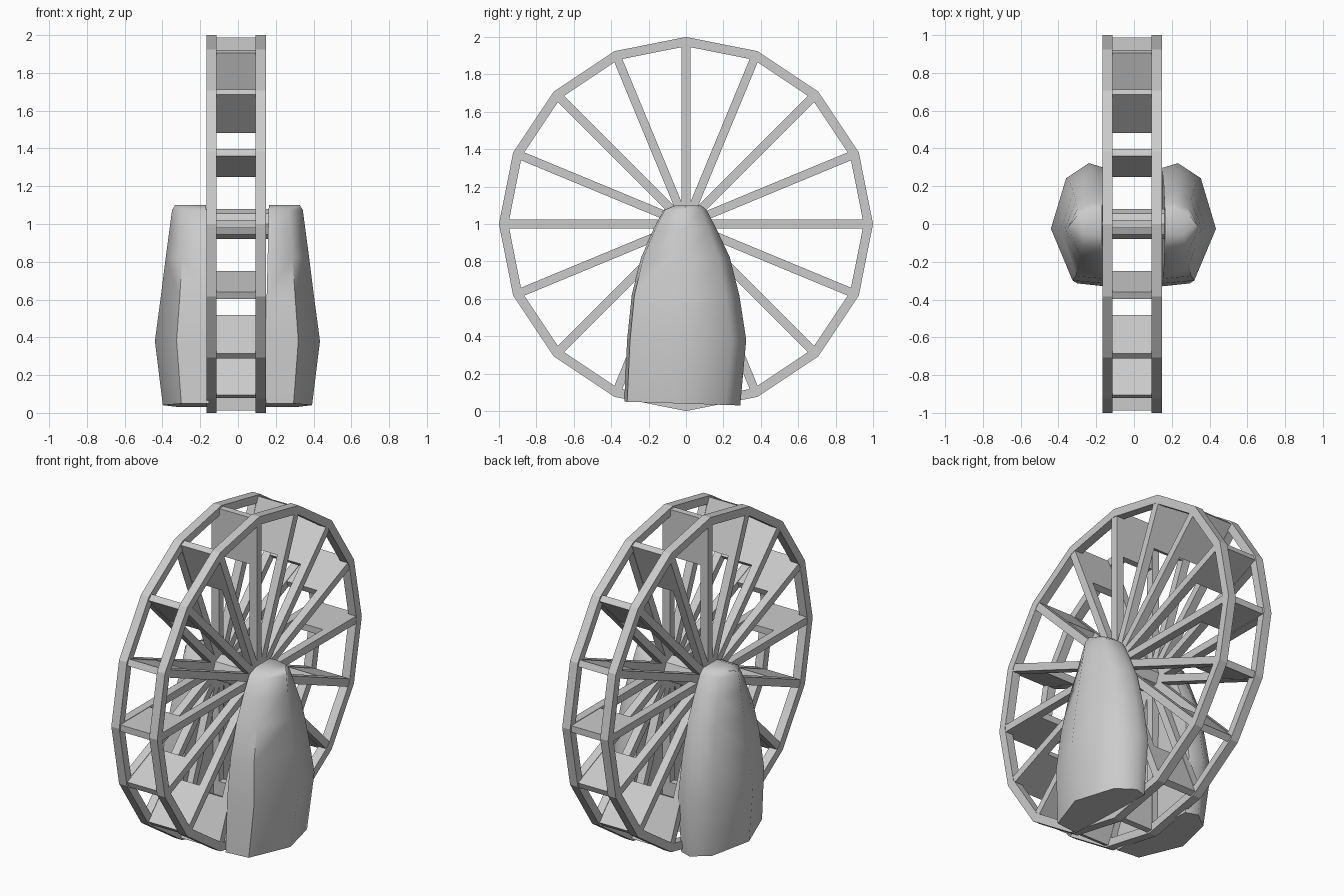
import bpy, bmesh
from math import sin, cos, pi
from mathutils import Matrix, Vector

if "Cube" in bpy.data.objects:
    bpy.data.objects.remove(bpy.data.objects["Cube"])

N, R, CX = 16, 1.0, -0.01      # wheel sides, radius, x centre
RIM_W, RIM_T = 0.054, 0.05
SIDE_X = (CX - 0.13, CX + 0.13)


def finish(name, bm):
    bmesh.ops.recalc_face_normals(bm, faces=bm.faces)
    me = bpy.data.meshes.new(name)
    bm.to_mesh(me)
    bm.free()
    ob = bpy.data.objects.new(name, me)
    bpy.context.collection.objects.link(ob)
    return ob


def radial_box(bm, angle, x, width, r0, r1, thick):
    m = (Matrix.Translation((0, 0, 1)) @ Matrix.Rotation(angle, 4, 'X')
         @ Matrix.Translation((x, (r0 + r1) / 2, 0))
         @ Matrix.Diagonal((width, r1 - r0, thick, 1)))
    bmesh.ops.create_cube(bm, size=1, matrix=m)


# Two polygonal rims
for label, x in zip(("left", "right"), SIDE_X):
    bm = bmesh.new()
    rings = []
    for i in range(N):
        a = 2 * pi * i / N
        rings.append([bm.verts.new((x + dx, r * cos(a), 1 + r * sin(a)))
                      for dx, r in ((-RIM_W / 2, R), (RIM_W / 2, R),
                                    (RIM_W / 2, R - RIM_T), (-RIM_W / 2, R - RIM_T))])
    for i in range(N):
        p, q = rings[i], rings[(i + 1) % N]
        for k in range(4):
            j = (k + 1) % 4
            bm.faces.new((p[k], p[j], q[j], q[k]))
    finish(label + "_rim", bm)

    # Spokes of this side
    bm = bmesh.new()
    for i in range(N):
        radial_box(bm, 2 * pi * i / N, x, RIM_W - 0.004, 0.03, 0.975, 0.046)
    finish(label + "_spokes", bm)

# Paddles between the rims
bm = bmesh.new()
for i in range(N):
    radial_box(bm, 2 * pi * i / N, CX, 0.215, 0.70, 0.988, 0.04)
finish("paddles", bm)

# Axle
bm = bmesh.new()
bmesh.ops.create_cone(bm, cap_ends=True, segments=8, radius1=0.08, radius2=0.08,
                      depth=0.36,
                      matrix=Matrix.Translation((CX, 0, 1)) @ Matrix.Rotation(pi / 2, 4, 'Y'))
finish("axle", bm)

# Supports lofted from a half-round section: (z, y min, y max, outer x, inner x)
section = ((0, -1), (0.6, -0.95), (1, -0.09), (0.72, 0.75), (0.3, 1), (0, 0.92))
levels = ((0.04, -0.33, 0.29, 0.395, 0.15), (0.38, -0.315, 0.322, 0.437, 0.15),
          (0.62, -0.29, 0.285, 0.405, 0.155), (0.82, -0.24, 0.235, 0.38, 0.16),
          (0.97, -0.175, 0.165, 0.36, 0.163), (1.075, -0.12, 0.11, 0.346, 0.165),
          (1.10, -0.06, 0.08, 0.33, 0.167))
for label, s in (("left", -1), ("right", 1)):
    bm = bmesh.new()
    loops = []
    for n, (z, y0, y1, xo, xi) in enumerate(levels):
        tilt = 0.01 if n == 0 else 0
        loops.append([bm.verts.new((s * (xi + u * (xo - xi)) - 0.003,
                                    (y0 + y1) / 2 + v * (y1 - y0) / 2, z - v * tilt))
                      for u, v in section])
    for p, q in zip(loops, loops[1:]):
        for k in range(len(section)):
            j = (k + 1) % len(section)
            bm.faces.new((p[k], p[j], q[j], q[k]))
    bm.faces.new(loops[0])
    bm.faces.new(loops[-1])
    ob = finish(label + "_support", bm)
    bpy.ops.object.select_all(action='DESELECT')
    ob.select_set(True)
    bpy.context.view_layer.objects.active = ob
    bpy.ops.object.shade_smooth_by_angle(angle=1.05)
